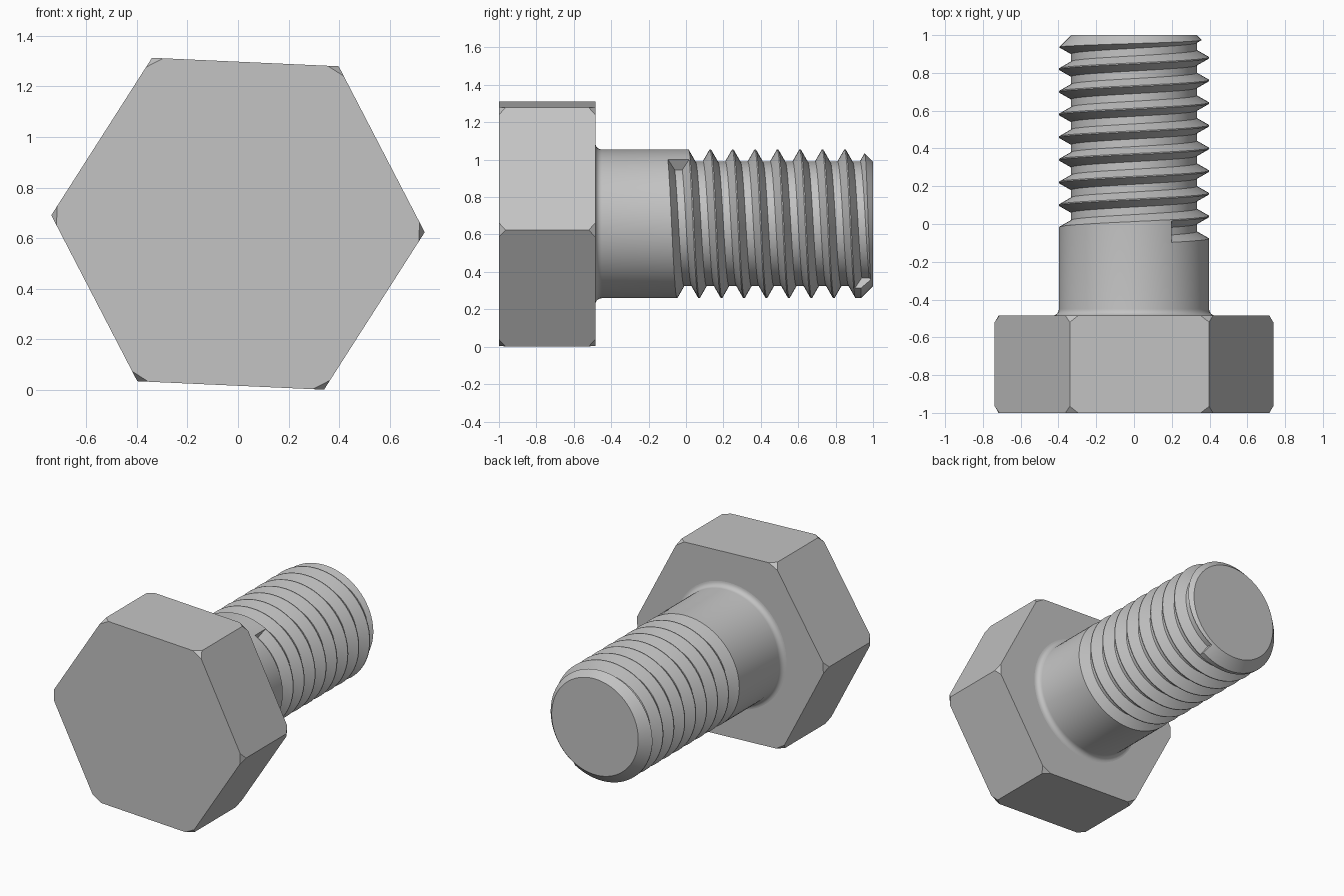
import bpy
import bmesh
from math import cos, sin, pi, radians
from mathutils import Vector

if "Cube" in bpy.data.objects:
    bpy.data.objects.remove(bpy.data.objects["Cube"])

AXIS_Z = 0.657      # height of the bolt axis
HEAD_R = 0.738      # head radius across corners
HEAD_FRONT, HEAD_BACK = -1.0, -0.485
SHANK_R, ROOT_R = 0.398, 0.333
PITCH = 0.12
SIDES = 72

steel = bpy.data.materials.new("steel grey")
steel.use_nodes = True
grey = (0.55, 0.55, 0.55, 1.0)
steel.diffuse_color = grey
steel.node_tree.nodes["Principled BSDF"].inputs["Base Color"].default_value = grey


def polar(r, angle, y):
    """Point at a radius and angle around the bolt axis."""
    return Vector((r * cos(angle), y, AXIS_Z + r * sin(angle)))


def make_object(name, bm):
    bmesh.ops.recalc_face_normals(bm, faces=bm.faces)
    mesh = bpy.data.meshes.new(name)
    bm.to_mesh(mesh)
    bm.free()
    mesh.materials.append(steel)
    obj = bpy.data.objects.new(name, mesh)
    bpy.context.collection.objects.link(obj)
    return obj


def skin(bm, rings):
    """Join closed rings of points into a capped tube."""
    loops = [[bm.verts.new(p) for p in ring] for ring in rings]
    n = len(loops[0])
    for a, b in zip(loops, loops[1:]):
        for i in range(n):
            j = (i + 1) % n
            bm.faces.new((a[i], a[j], b[j], b[i]))
    bm.faces.new(loops[0])
    bm.faces.new(loops[-1])


# Hexagonal head, slightly turned, with each corner clipped
bm = bmesh.new()
hexes = [[polar(HEAD_R, radians(60 * i - 2.6), y) for i in range(6)]
         for y in (HEAD_FRONT, HEAD_BACK)]
skin(bm, hexes)
for ring, inward in zip(hexes, (1, -1)):
    for i, corner in enumerate(ring):
        a = corner + (ring[i - 1] - corner).normalized() * 0.044
        b = corner + (ring[(i + 1) % 6] - corner).normalized() * 0.044
        c = corner + Vector((0, 0.035 * inward, 0))
        normal = (b - a).cross(c - a).normalized()
        if normal.dot(corner - a) < 0:
            normal.negate()
        bmesh.ops.bisect_plane(bm, geom=bm.verts[:] + bm.edges[:] + bm.faces[:],
                               plane_co=a, plane_no=normal, clear_outer=True)
        bmesh.ops.holes_fill(bm, edges=[e for e in bm.edges if e.is_boundary], sides=0)
make_object("hex_head", bm)

# Round shank with a fillet under the head and a chamfered tip
FILLET = 0.035
profile = [(SHANK_R + FILLET, HEAD_BACK - 0.02)]
for k in range(7):
    t = k / 6 * pi / 2
    profile.append((SHANK_R + FILLET * (1 - sin(t)), HEAD_BACK + FILLET * (1 - cos(t))))
profile += [(SHANK_R, 1 - (SHANK_R - ROOT_R)), (ROOT_R, 1.0)]
bm = bmesh.new()
skin(bm, [[polar(r, 2 * pi * (i + 0.5) / SIDES, y) for i in range(SIDES)]
          for r, y in profile])
shank = make_object("threaded_shank", bm)

# Helical cutter with a trapezoid section for the thread groove
OUTER_R = 0.4015
ROOT_HALF, OUTER_HALF = 0.02, 0.059
section = [(ROOT_R, -ROOT_HALF), (ROOT_R, ROOT_HALF),
           (OUTER_R, OUTER_HALF), (OUTER_R, -OUTER_HALF)]
turns = 25 / 3
steps = round(turns * SIDES)
bm = bmesh.new()
rings = []
for s in range(steps + 1):
    turn = s / SIDES
    rings.append([polar(r, radians(60) - 2 * pi * turn, -0.04 + PITCH * turn + dy)
                  for r, dy in section])
skin(bm, rings)
cutter = make_object("thread_cutter", bm)
cutter.hide_render = True

# Cut the groove into the shank, then smooth the round surfaces
groove = shank.modifiers.new("thread", 'BOOLEAN')
groove.operation = 'DIFFERENCE'
groove.solver = 'EXACT'
groove.object = cutter
bpy.ops.object.select_all(action='DESELECT')
shank.select_set(True)
bpy.context.view_layer.objects.active = shank
bpy.ops.object.modifier_apply(modifier=groove.name)
bpy.data.objects.remove(cutter)
bpy.ops.object.shade_smooth_by_angle(angle=radians(30))
